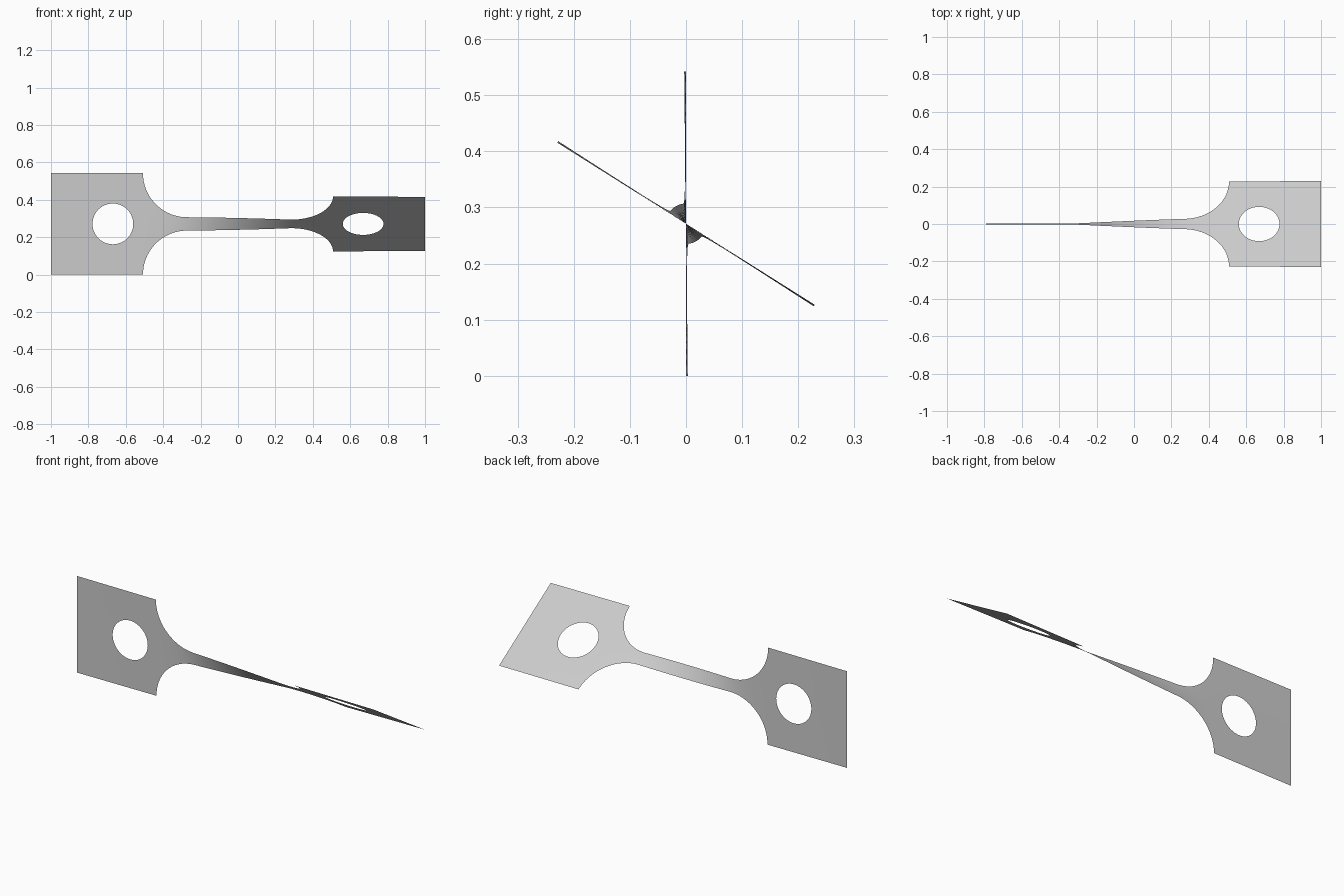
import bpy, bmesh, math

HALF_W = 0.271      # half width of the square heads
NECK = 0.036        # half width of the slim neck
R = HALF_W - NECK   # fillet radius
FIL_X = 0.273       # where the neck meets the fillet
HEAD_X = FIL_X + R  # where the fillet meets the head
HOLE_X, HOLE_R = 0.669, 0.109
TWIST = math.radians(57.8)
SIDE = 16           # divisions per side of a head
RINGS = 5

if "Cube" in bpy.data.objects:
    bpy.data.objects.remove(bpy.data.objects["Cube"])


def half_width(x):
    d = abs(x) - FIL_X
    if d <= 0:
        return NECK
    if d >= R:
        return HALF_W
    return HALF_W - math.sqrt(R * R - d * d)


# Twist builds up mostly in the slim neck
STEPS = 800
total = [0.0]
for i in range(STEPS):
    x = -1 + 2 * (i + 0.5) / STEPS
    total.append(total[-1] + half_width(x) ** -2)


def twisted(x, v):
    t = min(max((x + 1) / 2 * STEPS, 0), STEPS)
    i = min(int(t), STEPS - 1)
    a = TWIST * (total[i] + (total[i + 1] - total[i]) * (t - i)) / total[-1]
    return (x, -v * math.sin(a), HALF_W + v * math.cos(a))


def add_grid(bm, rows):
    verts = [[bm.verts.new(twisted(*p)) for p in row] for row in rows]
    for a, b in zip(verts, verts[1:]):
        for j in range(len(a) - 1):
            bm.faces.new((a[j], b[j], b[j + 1], a[j + 1]))


def lerp(p, q, t):
    return (p[0] + (q[0] - p[0]) * t, p[1] + (q[1] - p[1]) * t)


bm = bmesh.new()

# Square heads, each a set of rings from the round hole to the outline
for s in (-1, 1):
    corners = [(HEAD_X, -HALF_W), (HEAD_X, HALF_W), (1, HALF_W), (1, -HALF_W)]
    outer = []
    for k in range(4):
        for j in range(SIDE):
            outer.append(lerp(corners[k], corners[(k + 1) % 4], j / SIDE))
    outer.append(outer[0])
    inner = []
    for x, v in outer:
        a = math.atan2(v, x - HOLE_X)
        inner.append((HOLE_X + HOLE_R * math.cos(a), HOLE_R * math.sin(a)))
    rows = []
    for r in range(RINGS + 1):
        ring = [lerp(p, q, r / RINGS) for p, q in zip(inner, outer)]
        rows.append([(s * x, v) for x, v in ring])
    add_grid(bm, rows)

# Neck with a round fillet at each end
ARC, STRAIGHT = 24, 32
fillet = []
for i in range(ARC):
    a = math.pi / 2 * i / ARC
    fillet.append((-FIL_X - R * math.cos(a), HALF_W - R * math.sin(a)))
stations = list(fillet)
stations += [(FIL_X * (2 * i / STRAIGHT - 1), NECK) for i in range(STRAIGHT + 1)]
stations += [(-x, h) for x, h in reversed(fillet)]
add_grid(bm, [[(x, h * (2 * j / SIDE - 1)) for j in range(SIDE + 1)]
              for x, h in stations])

# Weld the heads to the neck and give all faces one direction
bmesh.ops.remove_doubles(bm, verts=bm.verts, dist=0.0002)
bmesh.ops.recalc_face_normals(bm, faces=bm.faces)
bm.normal_update()
if sum(f.normal.y * f.calc_area() for f in bm.faces) > 0:
    bmesh.ops.reverse_faces(bm, faces=bm.faces)
for f in bm.faces:
    f.smooth = True

mesh = bpy.data.meshes.new("twisted_sheet")
bm.to_mesh(mesh)
bm.free()
sheet = bpy.data.objects.new("twisted_sheet", mesh)
bpy.context.collection.objects.link(sheet)

# Plain grey metal
grey = bpy.data.materials.new("light_grey")
grey.use_nodes = True
colour = (0.6, 0.6, 0.6, 1)
grey.diffuse_color = colour
grey.node_tree.nodes["Principled BSDF"].inputs["Base Color"].default_value = colour
mesh.materials.append(grey)
